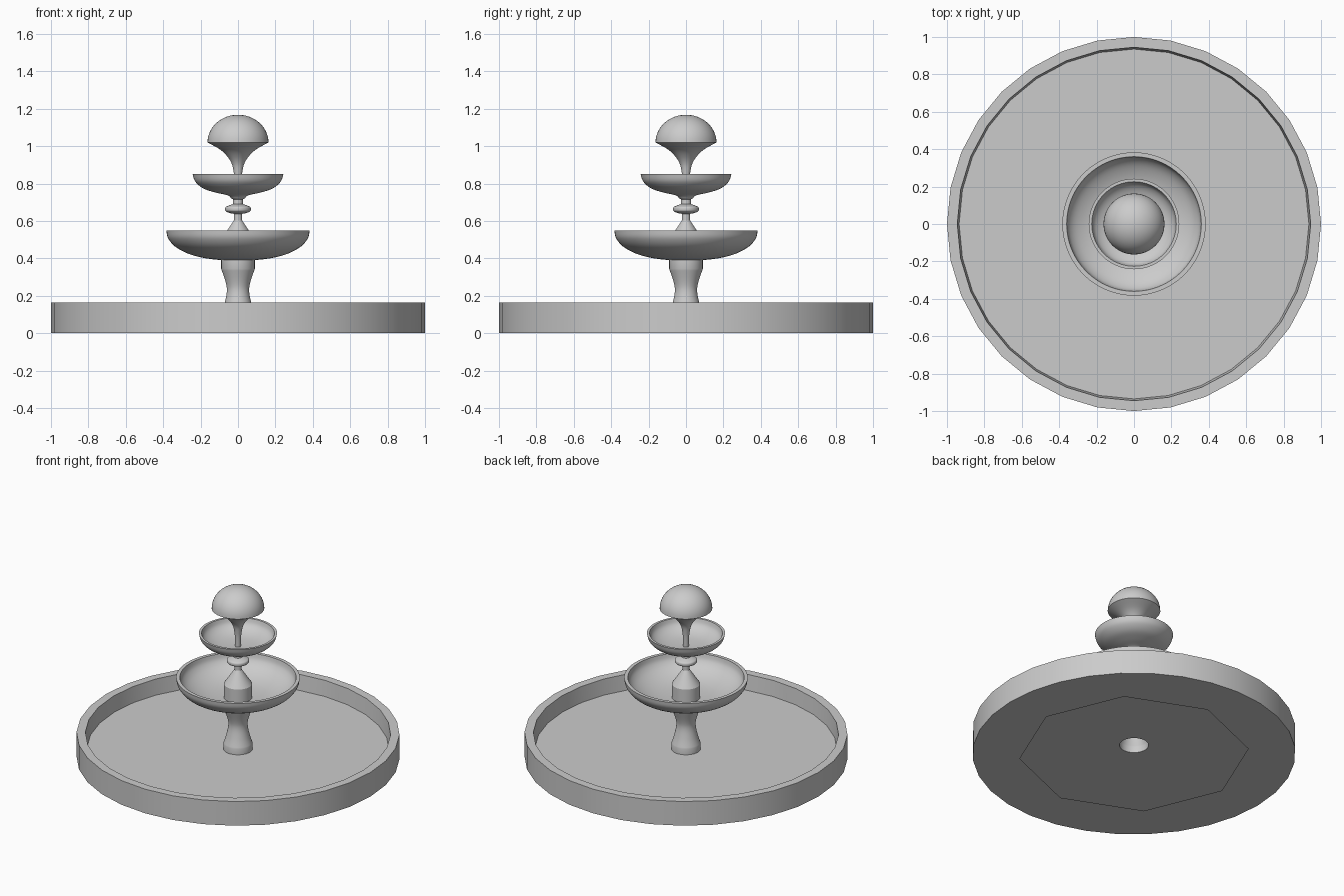
import bpy, bmesh
from math import sin, cos, pi, radians

if "Cube" in bpy.data.objects:
    bpy.data.objects.remove(bpy.data.objects["Cube"])


def curve(points, steps=5):
    """Smooth (Catmull-Rom) version of a short list of (radius, z) points."""
    p = [points[0]] + points + [points[-1]]
    out = []
    for a, b, c, d in zip(p, p[1:], p[2:], p[3:]):
        for s in range(steps):
            t = s / steps
            out.append(tuple(
                0.5 * (2 * b[k] + (c[k] - a[k]) * t
                       + (2 * a[k] - 5 * b[k] + 4 * c[k] - d[k]) * t ** 2
                       + (3 * b[k] - a[k] - 3 * c[k] + d[k]) * t ** 3) for k in (0, 1)))
    return out + [points[-1]]


def lathe(name, profile, sides=48, shape=None):
    """Revolve (radius, z) points; shape(i, angle) may scale the radius of ring i."""
    bm = bmesh.new()
    rings = []
    for i, (r, z) in enumerate(profile):
        ring = []
        for j in range(sides):
            a = 2 * pi * j / sides
            q = max(r, 0) * (shape(i, a) if shape else 1)
            ring.append(bm.verts.new((q * cos(a), q * sin(a), z)))
        rings.append(ring)
    for lo, hi in zip(rings, rings[1:]):
        for j in range(sides):
            k = (j + 1) % sides
            bm.faces.new((lo[j], lo[k], hi[k], hi[j]))
    bmesh.ops.remove_doubles(bm, verts=bm.verts, dist=1e-5)
    mesh = bpy.data.meshes.new(name)
    bm.to_mesh(mesh)
    bm.free()
    mesh.shade_smooth()
    mesh.set_sharp_from_angle(angle=radians(32))
    obj = bpy.data.objects.new(name, mesh)
    bpy.context.collection.objects.link(obj)
    return obj


# Basin: 32-sided pool, octagonal opening underneath, floor open under the pedestal
def octagon(i, a):
    return cos(pi / 8) / cos(a % (pi / 4) - pi / 8) if i == 0 else 1


lathe("basin", [(0.71, 0), (1, 0), (1, 0.165), (0.945, 0.165),
                (0.935, 0.06), (0.09, 0.06)], 32, octagon)

# Pedestal: waisted column
lathe("pedestal", [(0.09, 0.06)]
      + curve([(0.09, 0.10), (0.073, 0.155), (0.06, 0.22), (0.065, 0.27), (0.09, 0.345)])
      + [(0.09, 0.395)])

# Lower bowl: rounded outside, flat lip, hollow inside
lathe("lower_bowl",
      curve([(0, 0.388), (0.10, 0.392), (0.19, 0.404), (0.27, 0.427),
             (0.337, 0.464), (0.374, 0.508), (0.383, 0.548)])
      + curve([(0.36, 0.548), (0.348, 0.508), (0.31, 0.47), (0.24, 0.437),
               (0.15, 0.418), (0, 0.41)]), 64)

# Stem rising from the lower bowl, with its cone shoulder
lathe("stem", [(0.088, 0.40), (0.088, 0.505), (0.022, 0.603), (0.022, 0.645)])

# Collar: flattened ring on the stem
lathe("collar", curve([(0.02, 0.638), (0.045, 0.643), (0.065, 0.652), (0.069, 0.663),
                       (0.065, 0.675), (0.045, 0.684), (0.027, 0.69)])
      + [(0.027, 0.718)])

# Upper bowl
lathe("upper_bowl",
      curve([(0, 0.715), (0.03, 0.717), (0.055, 0.737), (0.12, 0.752), (0.185, 0.774),
             (0.228, 0.81), (0.242, 0.85)])
      + curve([(0.226, 0.85), (0.212, 0.815), (0.175, 0.787), (0.11, 0.768),
               (0, 0.76)]), 64)

# Finial: flared stalk under a domed cap
dome = [(0.163 * cos(t * pi / 24), 1.02 + 0.148 * sin(t * pi / 24)) for t in range(13)]
lathe("finial", curve([(0.017, 0.76), (0.019, 0.82), (0.023, 0.86), (0.033, 0.905),
                       (0.057, 0.945), (0.097, 0.983), (0.163, 1.02)]) + dome[1:])
